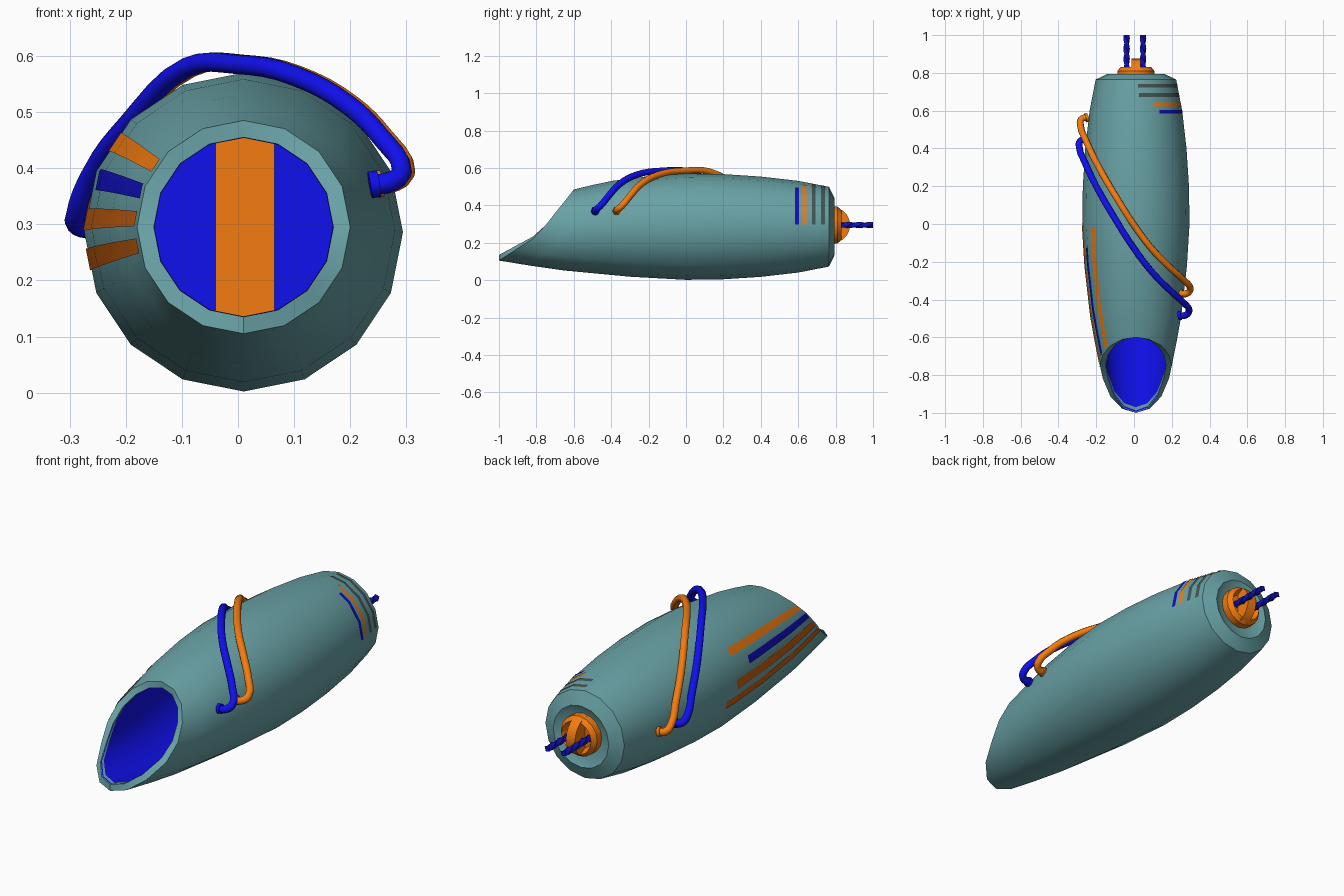
import bpy, bmesh
from math import sin, cos, pi, radians
from mathutils import Vector

if "Cube" in bpy.data.objects:
    bpy.data.objects.remove(bpy.data.objects["Cube"])

def material(name, rgb):
    m = bpy.data.materials.new(name)
    m.diffuse_color = (*rgb, 1)
    m.use_nodes = True
    m.node_tree.nodes["Principled BSDF"].inputs["Base Color"].default_value = m.diffuse_color
    return m

TEAL = material("teal", (0.14, 0.36, 0.38))
BLUE = material("blue", (0.005, 0.005, 0.85))
DARK_BLUE = material("dark_blue", (0.005, 0.005, 0.5))
ORANGE = material("orange", (0.9, 0.2, 0.005))
RUST = material("rust", (0.55, 0.11, 0.005))
GREY = material("dark_grey", (0.06, 0.09, 0.09))
CX, N = 0.01, 16

def lerp_table(table, v):
    if v <= table[0][0]:
        return table[0][1]
    for (a, p), (b, q) in zip(table, table[1:]):
        if v <= b:
            return p + (q - p) * (v - a) / (b - a)
    return table[-1][1]

# Slanted mouth: y against relative height; hull radius against loft position
MOUTH = [(-1, -1), (-.76, -.93), (-.395, -.82), (0, -.75), (.34, -.70), (.66, -.65), (1, -.6)]
HULL = [(0, .19), (.17, .216), (.35, .24), (.7, .27), (1, .284), (1.2, .281),
        (1.4, .268), (1.6, .245), (1.765, .213), (1.795, .15)]

def point(t, th, r):
    """t 0-1 runs from the mouth to y=0, beyond that y = t-1."""
    y = lerp_table(MOUTH, sin(th)) * (1 - t) if t < 1 else t - 1
    zc = .295 - .009 * min(t, 1)
    return Vector((CX + r * cos(th), y, zc + r * sin(th)))

def finish(name, bm, mat, angle=35, recalc=True):
    if recalc:
        bmesh.ops.recalc_face_normals(bm, faces=bm.faces)
    me = bpy.data.meshes.new(name)
    bm.to_mesh(me)
    bm.free()
    ob = bpy.data.objects.new(name, me)
    bpy.context.collection.objects.link(ob)
    return style(ob, mat, angle)

def style(ob, mat, angle=35):
    ob.data.materials.clear()
    ob.data.materials.append(mat)
    bpy.ops.object.select_all(action='DESELECT')
    ob.select_set(True)
    bpy.context.view_layer.objects.active = ob
    bpy.ops.object.shade_smooth_by_angle(angle=radians(angle))
    return ob

def loft(name, rings, mat, cap=True):
    bm = bmesh.new()
    loops = [[bm.verts.new(point(t, 2 * pi * i / N - pi / 2, r)) for i in range(N)]
             for t, r in rings]
    for a, b in zip(loops, loops[1:]):
        for i in range(N):
            j = (i + 1) % N
            bm.faces.new((a[i], a[j], b[j], b[i]))
    if cap:
        bm.faces.new(loops[-1])
    return finish(name, bm, mat)

# Hull with rim at the mouth and a recess at the tail
loft("hull", [(.03, .16), (0, .16)] + HULL + [(1.775, .11)], TEAL)
# Blue lining of the mouth
loft("lining", [(.005, .159), (.35, .20), (.7, .235), (1, .25), (1.4, .235), (1.7, .19)], BLUE)

def box(name, lo, hi, mat):
    bm = bmesh.new()
    bmesh.ops.create_cube(bm, size=1)
    for v in bm.verts:
        v.co = Vector([l + (h - l) * (c + .5) for l, h, c in zip(lo, hi, v.co)])
    return finish(name, bm, mat)

# Upright bar at the end of the bore
box("inner_bar", (-.04, .64, .11), (.065, .71, .48), ORANGE)

# Painted bands lying just above the hull facets
def band(name, t0, t1, a0, a1, mat):
    step = 2 * pi / N
    a0, a1 = radians(a0), radians(a1)
    angles = [a0] + [k * step for k in range(-N, N) if a0 < k * step < a1] + [a1]
    ts = [t0] + [t for t, _ in HULL if t0 < t < t1] + [t1]
    bm = bmesh.new()
    grid = []
    for t in ts:
        row = []
        for a in angles:
            facet = cos(pi / N) / cos(a % step - pi / N)
            row.append(bm.verts.new(point(t, a, lerp_table(HULL, t) * facet + .003)))
        grid.append(row)
    for p, q in zip(grid, grid[1:]):
        for i in range(len(angles) - 1):
            bm.faces.new((p[i], q[i], q[i + 1], p[i + 1]))
    finish(name, bm, mat, recalc=False)

for i, (y, top, mat) in enumerate([(.594, 59, DARK_BLUE), (.633, 68, ORANGE),
                                   (.683, 86, GREY), (.732, 87, GREY)]):
    band(f"tail_band_{i}", 1 + y - .01, 1 + y + .01, 3, top, mat)
for i, (a, end, mat) in enumerate([(35, .97, ORANGE), (19.5, .82, DARK_BLUE),
                                   (4.5, .99, RUST), (-10, 1.07, RUST)]):
    band(f"side_stripe_{i}", .015, end, 180 - a - 4, 180 - a + 4, mat)

# Hoses crossing over the hull
def tube(name, pts, radius, mat):
    cu = bpy.data.curves.new(name, 'CURVE')
    cu.dimensions = '3D'
    cu.bevel_depth, cu.bevel_resolution = radius, 2
    cu.use_fill_caps, cu.resolution_u = True, 4
    sp = cu.splines.new('BEZIER')
    sp.bezier_points.add(len(pts) - 1)
    for b, p in zip(sp.bezier_points, pts):
        b.co = p
        b.handle_left_type = b.handle_right_type = 'AUTO'
    ob = bpy.data.objects.new(name, cu)
    bpy.context.collection.objects.link(ob)
    bpy.ops.object.select_all(action='DESELECT')
    ob.select_set(True)
    bpy.context.view_layer.objects.active = ob
    bpy.ops.object.convert(target='MESH')
    return style(bpy.context.view_layer.objects.active, mat, 50)

HOSE = [(.235, -.485, .37), (.275, -.482, .377), (.292, -.46, .395), (.255, -.41, .455),
        (.2, -.36, .51), (.1, -.26, .565), (0, -.13, .585), (-.09, .01, .58),
        (-.2, .2, .475), (-.262, .33, .39), (-.288, .40, .32), (-.285, .44, .297),
        (-.25, .45, .29)]
for name, dy, dx, mat in [("blue_hose", 0, 0, BLUE), ("orange_hose", .115, .006, ORANGE)]:
    pts = [Vector((x + dx, y + dy, z)) for x, y, z in HOSE]
    tube(name, pts, .018, mat)
    for side, (a, b) in enumerate([(pts[0], pts[1]), (pts[-1], pts[-2])]):
        tube(f"{name}_collar_{side}", [a, a.lerp(b, .4)], .024, mat)

# Tail hub: shallow dish with an upright half-disc fin
bm = bmesh.new()
seg = 16
dish = [(.77, .098), (.81, .098), (.832, .08), (.80, .062)]
loops = [[bm.verts.new((CX + r * cos(2 * pi * i / seg), y, .295 + r * sin(2 * pi * i / seg)))
          for i in range(seg)] for y, r in dish]
for a, b in zip(loops, loops[1:]):
    for i in range(seg):
        bm.faces.new((a[i], a[(i + 1) % seg], b[(i + 1) % seg], b[i]))
bm.faces.new(loops[-1])
bm.faces.new(loops[0])
finish("tail_dish", bm, ORANGE)

bm = bmesh.new()
arc = [(.785 + .092 * sin(pi * i / 10), .295 + .095 * cos(pi * i / 10)) for i in range(11)]
face = bm.faces.new([bm.verts.new((CX - .024, y, z)) for y, z in arc])
ext = bmesh.ops.extrude_face_region(bm, geom=[face])
for v in ext["geom"]:
    if isinstance(v, bmesh.types.BMVert):
        v.co.x += .048
finish("tail_fin", bm, ORANGE)

# Twisted cables leaving the tail
for k, x in enumerate((-.039, .048)):
    bm = bmesh.new()
    rings = []
    for s in range(13):
        tw = s * .5
        rings.append([bm.verts.new((x + r * cos(tw + pi * i / 4), .79 + .21 * s / 12,
                                    .295 + r * sin(tw + pi * i / 4)))
                      for i in range(8) for r in [.017 if i % 2 else .0125]])
    for a, b in zip(rings, rings[1:]):
        for i in range(8):
            bm.faces.new((a[i], a[(i + 1) % 8], b[(i + 1) % 8], b[i]))
    bm.faces.new(rings[0])
    bm.faces.new(rings[-1])
    finish(f"tail_cable_{k}", bm, DARK_BLUE)
